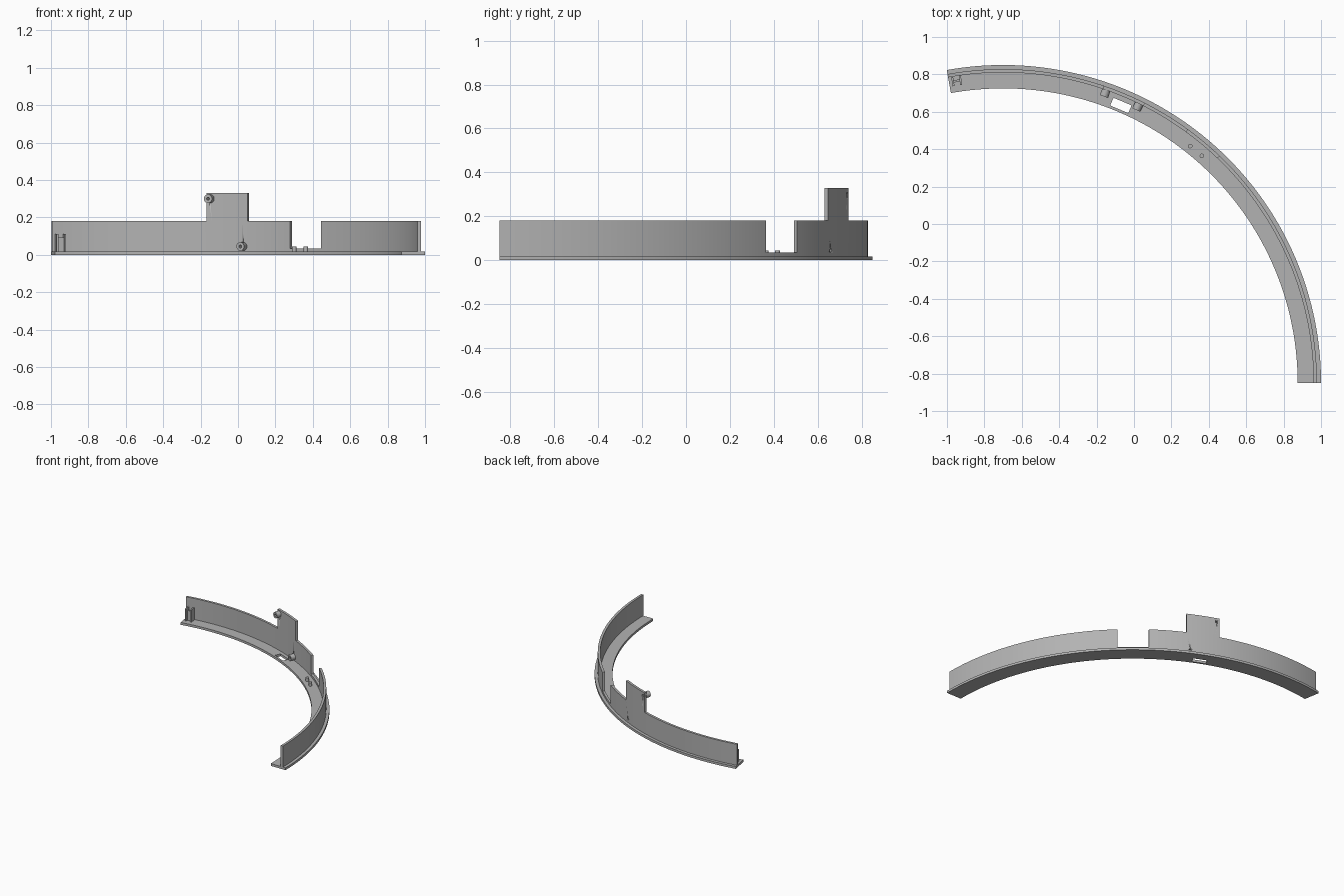
import bpy, bmesh
from math import radians, cos, sin, pi
from mathutils import Matrix, Vector

cube = bpy.data.objects.get("Cube")
if cube:
    bpy.data.objects.remove(cube, do_unlink=True)

# Shared arc: centre, radii, sweep and heights
CX, CY = -0.70, -0.85
R_IN, R_OUT = 1.575, 1.70
W_IN, W_OUT = 1.66, 1.678
SWEEP = 100.2
BASE_H, SILL_H, WALL_H, TAB_H = 0.018, 0.035, 0.18, 0.33

grey = bpy.data.materials.new("plain grey")
grey.use_nodes = True
colour = (0.45, 0.45, 0.45, 1)
grey.diffuse_color = colour
grey.node_tree.nodes["Principled BSDF"].inputs["Base Color"].default_value = colour


def polar(r, deg, z):
    a = radians(deg)
    return Vector((CX + r * cos(a), CY + r * sin(a), z))


def frame(r, deg, z):
    """Local x points outward, y along the arc, z up."""
    return Matrix.Translation(polar(r, deg, z)) @ Matrix.Rotation(radians(deg), 4, "Z")


def finish(bm, name, smooth=True):
    bmesh.ops.remove_doubles(bm, verts=bm.verts, dist=1e-5)
    bmesh.ops.recalc_face_normals(bm, faces=bm.faces)
    mesh = bpy.data.meshes.new(name)
    bm.to_mesh(mesh)
    bm.free()
    ob = bpy.data.objects.new(name, mesh)
    bpy.context.collection.objects.link(ob)
    mesh.materials.append(grey)
    if smooth:
        activate(ob)
        bpy.ops.object.shade_smooth_by_angle(angle=radians(25))
    return ob


def activate(ob):
    bpy.ops.object.select_all(action="DESELECT")
    ob.select_set(True)
    bpy.context.view_layer.objects.active = ob


def box(name, r, deg, z, size):
    bm = bmesh.new()
    bmesh.ops.create_cube(bm, size=1, matrix=frame(r, deg, z) @ Matrix.Diagonal((*size, 1)))
    return finish(bm, name, False)


def cylinder(name, r, deg, z, radius, depth, radial=True):
    bm = bmesh.new()
    turn = Matrix.Rotation(pi / 2, 4, "Y") if radial else Matrix()
    bmesh.ops.create_cone(bm, cap_ends=True, segments=24, radius1=radius, radius2=radius,
                          depth=depth, matrix=frame(r, deg, z) @ turn)
    return finish(bm, name)


def cut(ob, cutter):
    cutter.hide_render = True
    mod = ob.modifiers.new("cut", "BOOLEAN")
    mod.operation, mod.solver, mod.object = "DIFFERENCE", "EXACT", cutter
    activate(ob)
    bpy.ops.object.modifier_apply(modifier=mod.name)


def thicken(bm, move):
    new = bmesh.ops.extrude_face_region(bm, geom=bm.faces[:])["geom"]
    for v in new:
        if isinstance(v, bmesh.types.BMVert):
            v.co = move(v.co)


# Flat curved flange
bm = bmesh.new()
steps = 100
for i in range(steps):
    a, b = SWEEP * i / steps, SWEEP * (i + 1) / steps
    bm.faces.new([bm.verts.new(polar(r, t, 0)) for r, t in
                  ((R_IN, a), (R_OUT, a), (R_OUT, b), (R_IN, b))])
bmesh.ops.remove_doubles(bm, verts=bm.verts, dist=1e-5)
thicken(bm, lambda co: co + Vector((0, 0, BASE_H)))
base = finish(bm, "base_flange")

# Upright wall with a gap and a raised tab
spans = [(0, 46.4, WALL_H), (46.4, 53.9, SILL_H), (53.9, 63.1, WALL_H),
         (63.1, 71.3, TAB_H), (71.3, SWEEP, WALL_H)]
levels = [BASE_H, SILL_H, WALL_H, TAB_H]
bm = bmesh.new()
for start, end, top in spans:
    n = max(2, round(end - start))
    for i in range(n):
        a, b = (start + (end - start) * k / n for k in (i, i + 1))
        for low, high in zip(levels, levels[1:]):
            if high <= top:
                bm.faces.new([bm.verts.new(polar(W_IN, t, z)) for t, z in
                              ((a, low), (b, low), (b, high), (a, high))])
bmesh.ops.remove_doubles(bm, verts=bm.verts, dist=1e-5)
grow = W_OUT / W_IN
thicken(bm, lambda co: Vector((CX + (co.x - CX) * grow, CY + (co.y - CY) * grow, co.z)))
wall = finish(bm, "upright_wall")

cutters = []

# Slot through the flange below the tab
slot = box("slot_cutter", 1.612, 67, 0.01, (0.045, 0.105, 0.1))
cut(base, slot)
cutters.append(slot)

# Screw bosses with holes running through the wall
for name, deg, z in (("upper_boss", 70.6, 0.30), ("lower_boss", 64.0, 0.045)):
    boss = cylinder(name, 1.643, deg, z, 0.023, 0.038)
    hole = cylinder(name + "_hole", 1.65, deg, z, 0.008, 0.2)
    cut(boss, hole)
    cut(wall, hole)
    cutters.append(hole)

# Locating pins in front of the gap
for side, deg in (("left", 48.8), ("right", 51.7)):
    cylinder(side + "_pin", 1.614, deg, 0.031, 0.012, 0.028, radial=False)

# End clip: two posts joined by a web
box("clip_outer_post", 1.634, 99.45, 0.064, (0.05, 0.01, 0.095))
box("clip_inner_post", 1.634, 98.0, 0.064, (0.05, 0.01, 0.095))
box("clip_web", 1.634, 98.72, 0.055, (0.012, 0.036, 0.077))

for c in cutters:
    bpy.data.objects.remove(c, do_unlink=True)
